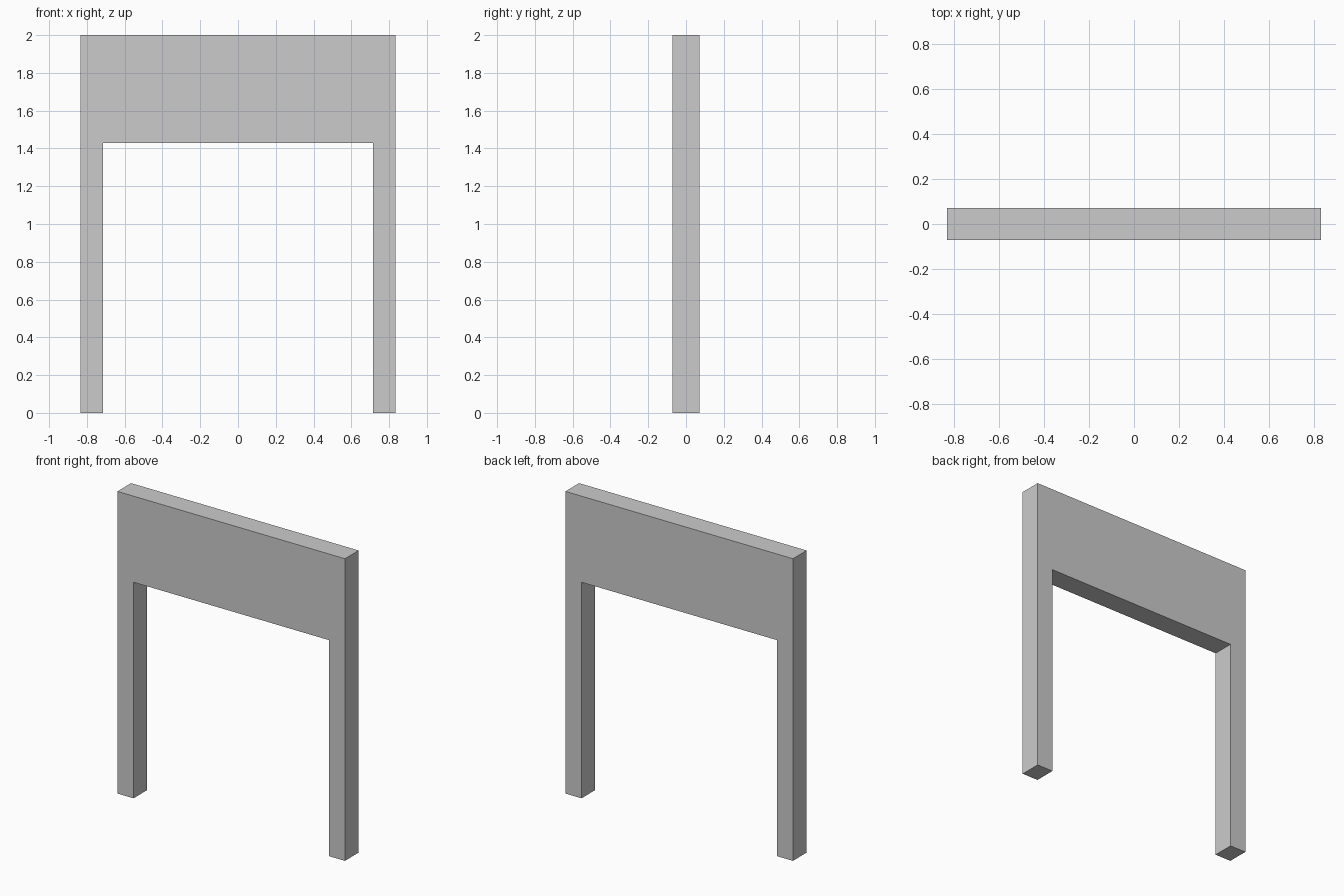
import bpy
import bmesh

if "Cube" in bpy.data.objects:
    bpy.data.objects.remove(bpy.data.objects["Cube"])

HALF_WIDTH, HEIGHT = 0.833, 2.0
OPEN_HALF, OPEN_HEIGHT = 0.715, 1.43
DEPTH = 0.143

# Right half of the frame outline, mirrored to close the arch profile
right = [(OPEN_HALF, OPEN_HEIGHT), (OPEN_HALF, 0), (HALF_WIDTH, 0), (HALF_WIDTH, HEIGHT)]
profile = right + [(-x, z) for x, z in reversed(right)]

# Extrude the outline from front to back
bm = bmesh.new()
face = bm.faces.new([bm.verts.new((x, -DEPTH / 2, z)) for x, z in profile])
result = bmesh.ops.extrude_face_region(bm, geom=[face], use_keep_orig=True)
back = [v for v in result["geom"] if isinstance(v, bmesh.types.BMVert)]
bmesh.ops.translate(bm, verts=back, vec=(0, DEPTH, 0))
bmesh.ops.recalc_face_normals(bm, faces=bm.faces)

# Doorway frame: two posts and a deep header in one solid
mesh = bpy.data.meshes.new("doorway_frame")
bm.to_mesh(mesh)
bm.free()
frame = bpy.data.objects.new("doorway_frame", mesh)
bpy.context.collection.objects.link(frame)
